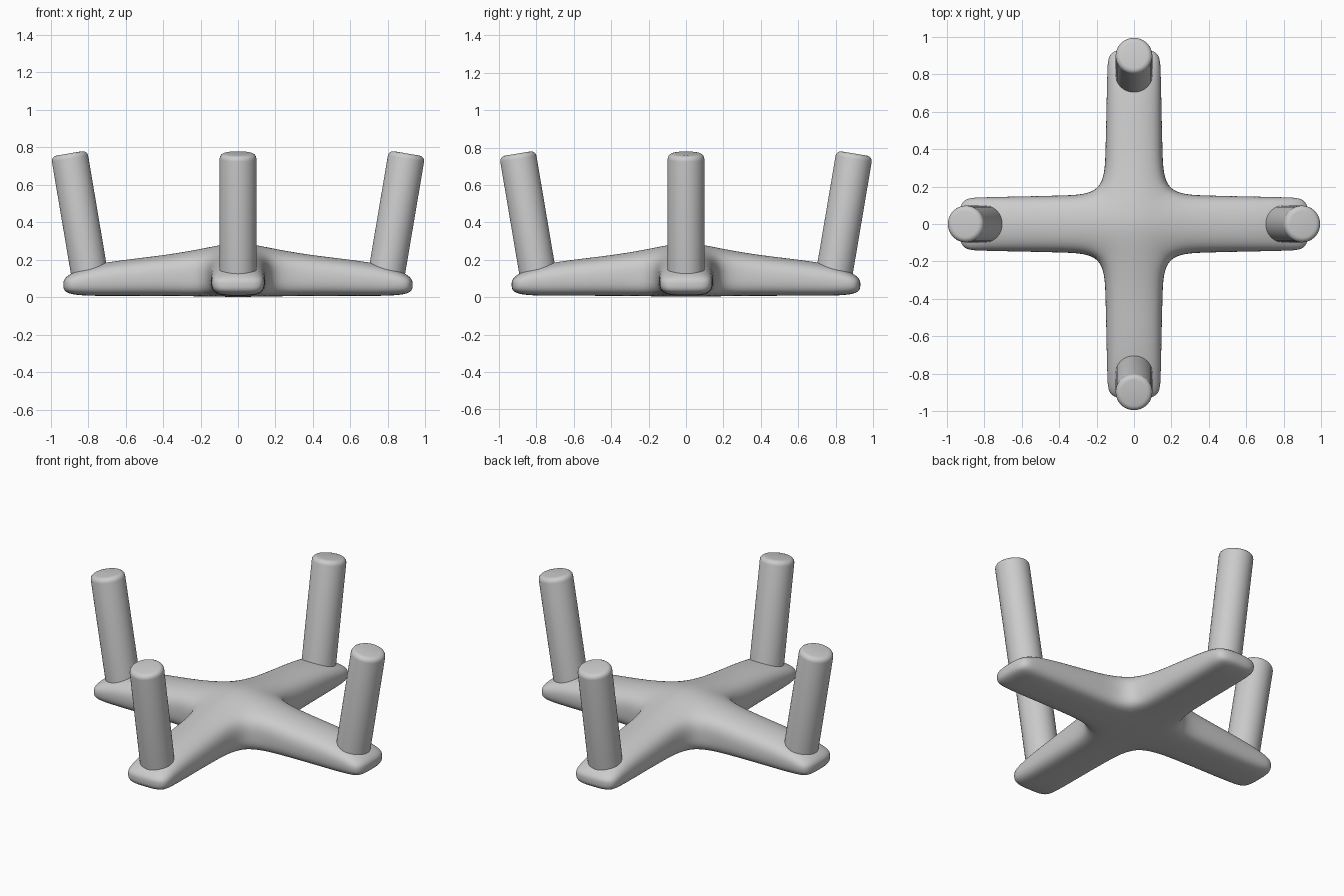
import bpy, bmesh, math
from mathutils import Vector, Matrix

default = bpy.data.objects.get("Cube")
if default:
    bpy.data.objects.remove(default, do_unlink=True)

grey = bpy.data.materials.new("plain grey")
grey.use_nodes = True
grey.diffuse_color = (0.6, 0.6, 0.6, 1)
grey.node_tree.nodes["Principled BSDF"].inputs["Base Color"].default_value = (0.6, 0.6, 0.6, 1)


def make_object(name, bm):
    bmesh.ops.recalc_face_normals(bm, faces=bm.faces)
    mesh = bpy.data.meshes.new(name)
    bm.to_mesh(mesh)
    bm.free()
    mesh.materials.append(grey)
    obj = bpy.data.objects.new(name, mesh)
    bpy.context.collection.objects.link(obj)
    return obj


def smooth(obj, degrees):
    bpy.ops.object.select_all(action='DESELECT')
    obj.select_set(True)
    bpy.context.view_layer.objects.active = obj
    bpy.ops.object.shade_smooth_by_angle(angle=math.radians(degrees))


def section(r, w, low, mid, shoulder, ridge):
    """Eight cage points around an arm, starting at the bottom middle."""
    t = w if r < 0.2 else w * 0.88
    return [Vector(p) for p in (
        (r, 0, low), (r, t, low), (r, w, mid), (r, t, shoulder),
        (r, 0, ridge), (r, -t, shoulder), (r, -w, mid), (r, -t, low))]


# Cross base: four tapering arms around a raised hub, as a smooth cage
HUB = 0.16
rings = [
    section(HUB, HUB, 0.005, 0.11, 0.235, 0.28),
    section(0.38, 0.158, 0.008, 0.10, 0.205, 0.235),
    section(0.65, 0.152, 0.008, 0.09, 0.175, 0.207),
    section(0.83, 0.148, 0.008, 0.08, 0.145, 0.172),
    section(0.93, 0.142, 0.022, 0.07, 0.10, 0.11),
]
bm = bmesh.new()
for k in range(4):
    turn = Matrix.Rotation(k * math.pi / 2, 3, 'Z')

    def quad(points):
        bm.faces.new([bm.verts.new(turn @ p) for p in points])

    for a, b in zip(rings, rings[1:]):
        for i in range(8):
            j = (i + 1) % 8
            quad((a[i], a[j], b[j], b[i]))
    # arm tip
    tip = rings[-1]
    centre = Vector((0.935, 0, 0.07))
    for i in (0, 2, 4, 6):
        quad((tip[i], tip[i + 1], tip[(i + 2) % 8], centre))
    # one quarter of the hub's top and underside
    for middle, corner, z in ((4, 3, 0.31), (0, 1, 0.0)):
        edge = rings[0][middle]
        quad((Vector((0, 0, z)), edge, rings[0][corner], Vector((0, HUB, edge.z))))
bmesh.ops.remove_doubles(bm, verts=bm.verts, dist=0.0005)
base = make_object("cross_base", bm)
sub = base.modifiers.new("smooth cage", 'SUBSURF')
sub.levels = sub.render_levels = 3
smooth(base, 180)

# Posts: round-ended cylinders leaning outward on each arm
foot, top = Vector((0.783, 0, 0.07)), Vector((0.901, 0, 0.768))
axis = top - foot
for k, name in enumerate(("left_post", "back_post", "right_post", "front_post")):
    bm = bmesh.new()
    bmesh.ops.create_cone(bm, cap_ends=True, segments=48, radius1=0.098,
                          radius2=0.098, depth=axis.length)
    rim = [e for e in bm.edges if all(v.co.z > 0 for v in e.verts)]
    bmesh.ops.bevel(bm, geom=rim, offset=0.028, segments=4, profile=0.5, affect='EDGES')
    place = Matrix.Translation((foot + top) / 2) @ axis.to_track_quat('Z', 'Y').to_matrix().to_4x4()
    bm.transform(Matrix.Rotation(k * math.pi / 2, 4, 'Z') @ place)
    smooth(make_object(name, bm), 40)
